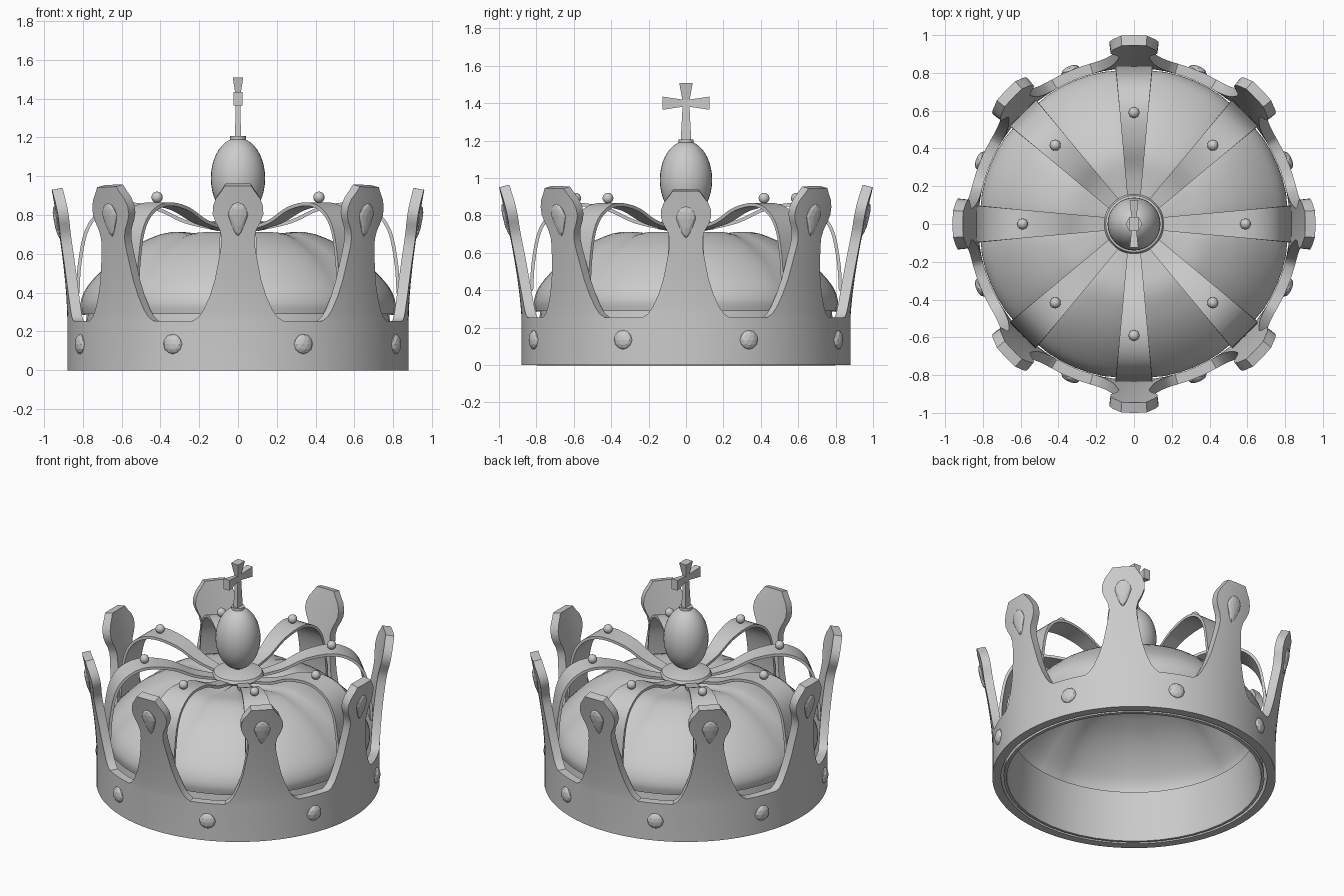
import bpy, bmesh, math
from mathutils import Matrix, Vector

cube = bpy.data.objects.get("Cube")
if cube:
    bpy.data.objects.remove(cube, do_unlink=True)

grey = bpy.data.materials.new("plain_grey")
grey.use_nodes = True
COLOUR = (0.6, 0.6, 0.6, 1)
grey.diffuse_color = COLOUR
grey.node_tree.nodes["Principled BSDF"].inputs["Base Color"].default_value = COLOUR
BASE, TIP = 0.255, 0.95  # heights of the gaps and of the point tips


def finish(name, bm, thick=0, angle=35):
    """Turn a bmesh into an object, optionally thickened inwards, smooth below an angle."""
    bmesh.ops.remove_doubles(bm, verts=bm.verts, dist=0.0005)
    mesh = bpy.data.meshes.new(name)
    bm.to_mesh(mesh)
    bm.free()
    mesh.materials.append(grey)
    ob = bpy.data.objects.new(name, mesh)
    bpy.context.collection.objects.link(ob)
    bpy.ops.object.select_all(action='DESELECT')
    ob.select_set(True)
    bpy.context.view_layer.objects.active = ob
    if thick:
        mod = ob.modifiers.new("thickness", 'SOLIDIFY')
        mod.thickness, mod.offset = thick, -1
        bpy.ops.object.modifier_apply(modifier=mod.name)
    if angle:
        bpy.ops.object.shade_smooth_by_angle(angle=math.radians(angle))


def repeat(bm, count=8, start=0.0):
    """Copy the geometry around the vertical axis."""
    source = bm.verts[:] + bm.edges[:] + bm.faces[:]
    for i in range(1, count):
        new = bmesh.ops.duplicate(bm, geom=source)["geom"]
        verts = [g for g in new if isinstance(g, bmesh.types.BMVert)]
        bmesh.ops.rotate(bm, verts=verts, matrix=Matrix.Rotation(math.tau * i / count, 3, 'Z'))
    bmesh.ops.rotate(bm, verts=bm.verts, matrix=Matrix.Rotation(start, 3, 'Z'))


def grid(bm, rows):
    """Skin equal-length rows of points with quads."""
    rows = [[bm.verts.new(p) for p in row] for row in rows]
    for a, b in zip(rows, rows[1:]):
        for i in range(len(a) - 1):
            bm.faces.new((a[i], a[i + 1], b[i + 1], b[i]))


def smooth_path(points, steps):
    """Catmull-Rom curve through the points."""
    pts = [Vector(p) for p in points]
    pts = [2 * pts[0] - pts[1]] + pts + [2 * pts[-1] - pts[-2]]
    out = []
    for a, b, c, d in zip(pts, pts[1:], pts[2:], pts[3:]):
        for k in range(steps):
            t = k / steps
            out.append(0.5 * (2 * b + (c - a) * t + (2 * a - 5 * b + 4 * c - d) * t * t
                              + (3 * b - a - 3 * c + d) * t ** 3))
    return out + [pts[-2]]


def lathe(name, profile, segs=48, lobes=0.0, thick=0, angle=35):
    """Spin a profile, with optional shallow seams in eight directions."""
    bm = bmesh.new()
    rows = []
    for r, z in profile:
        row = []
        for i in range(segs + 1):
            a = math.tau * i / segs
            s = 1 - lobes * (1 - abs(math.sin(4 * a))) ** 2
            row.append((r * s * math.cos(a), r * s * math.sin(a), z * s))
        rows.append(row)
    grid(bm, rows)
    bmesh.ops.dissolve_degenerate(bm, dist=0.0001, edges=bm.edges)
    finish(name, bm, thick, angle)


def flare(z):
    """Outer radius of the crown wall at a height."""
    return 0.88 + 0.1 * max(0, (z - BASE) / (TIP - BASE)) ** 1.5


def lean(bm):
    """Front and back points lean out a little more than the side ones."""
    for v in bm.verts:
        t = max(0, (v.co.z - BASE) / (TIP - BASE))
        side = (v.co.x / v.co.xy.length) ** 4
        v.co.x *= 1 - 0.02 * t
        v.co.y *= 1 + 0.02 * t
        v.co.z -= 0.02 * t * side


def arc(lo, hi, z, count):
    """Points on the crown wall between two angles."""
    r = flare(z)
    return [(r * math.cos(lo + (hi - lo) * i / count),
             r * math.sin(lo + (hi - lo) * i / count), z) for i in range(count + 1)]


# Crown wall: one eighth of the band with its point, repeated
bm = bmesh.new()
outline = [(0.235, BASE), (0.205, 0.275), (0.18, 0.31), (0.148, 0.38), (0.122, 0.46),
           (0.104, 0.55), (0.09, 0.63), (0.086, 0.68), (0.096, 0.725), (0.118, 0.765),
           (0.133, 0.805), (0.132, 0.845), (0.117, 0.885), (0.09, 0.92), (0.07, TIP)]
foot = outline[0][0] / flare(BASE)
grid(bm, [arc(-w / flare(z), w / flare(z), z, 8) for w, z in outline])
grid(bm, [arc(-foot, foot, z, 8) for z in (0, BASE)])
grid(bm, [arc(foot, math.pi / 4 - foot, z, 3) for z in (0, BASE)])
repeat(bm)
lean(bm)
finish("crown_wall", bm, thick=0.055)

# Lining inside the band
lathe("lining", [(0.81, 0), (0.775, 0.33)], thick=0.02)

# Padded cap with sloping shoulders and shallow seams below the arches
cap = smooth_path([(0.815, 0.29), (0.822, 0.35), (0.79, 0.43), (0.7, 0.53), (0.6, 0.61),
                   (0.49, 0.67), (0.36, 0.712), (0.2, 0.7), (0, 0.69)], 3)
lathe("cap", cap, segs=64, lobes=0.02, thick=0.02, angle=60)

# Arches: tapering ribbons from each point to the centre
bm = bmesh.new()
path = smooth_path([(0.835, 0.4), (0.825, 0.55), (0.79, 0.72), (0.715, 0.82), (0.59, 0.866),
                    (0.42, 0.842), (0.27, 0.775), (0.1, 0.735)], 4)
grid(bm, [[(r, s * (0.022 + 0.09 * r), z) for s in (-1, 0, 1)] for r, z in path])
repeat(bm)
finish("arches", bm, thick=0.018)

# Beads on the arches
bm = bmesh.new()
bmesh.ops.create_uvsphere(bm, u_segments=16, v_segments=10, radius=0.029,
                          matrix=Matrix.Translation((0.59, 0, 0.892)))
repeat(bm)
finish("arch_beads", bm, angle=60)

# Faceted round gems on the band, between the points
bm = bmesh.new()
bmesh.ops.create_icosphere(bm, subdivisions=2, radius=0.052)
for v in bm.verts:
    v.co.x = max(-0.02, 0.5 * v.co.x) + 0.878
    v.co.z += 0.135
repeat(bm, start=math.pi / 8)
finish("band_gems", bm, angle=0)

# Flat teardrop gems on the points
bm = bmesh.new()
bmesh.ops.create_icosphere(bm, subdivisions=2, radius=1)
for v in bm.verts:
    x, y, z = v.co
    v.co = Vector((x * 0.018, y * 0.052 * (1 + 0.5 * z if z < 0 else 1),
                   0.8 + z * (0.11 if z < 0 else 0.065)))
    v.co.x += flare(v.co.z)
repeat(bm)
lean(bm)
finish("point_gems", bm, angle=0)

# Centre plate, egg-shaped orb and collar
lathe("centre_plate", [(0, 0.725), (0.145, 0.725), (0.16, 0.742), (0.15, 0.762),
                       (0.06, 0.785), (0, 0.785)])
egg = [(0.14 * math.sin(math.pi * k / 20), 0.99 - 0.208 * math.cos(math.pi * k / 20))
       for k in range(21)]
lathe("orb", egg, segs=32, angle=60)
lathe("collar", [(0, 1.185), (0.04, 1.185), (0.04, 1.207), (0, 1.207)], segs=24)

# Cross: four flaring arms around a small block
bm = bmesh.new()
for turn, length, tip, depth in [(0, 0.108, 0.036, 0.027), (90, 0.125, 0.035, 0.023),
                                 (-90, 0.125, 0.035, 0.023), (180, 0.195, 0.028, 0.016)]:
    made = bmesh.ops.create_cube(bm, size=1)["verts"]
    for v in made:
        end = v.co.z > 0
        v.co = Vector((math.copysign(depth if end else 0.011, v.co.x),
                       math.copysign(tip if end else 0.018, v.co.y), length if end else 0.01))
    bmesh.ops.rotate(bm, verts=made, matrix=Matrix.Rotation(math.radians(turn), 3, 'X'))
    bmesh.ops.translate(bm, verts=made, vec=(0, 0, 1.4))
bmesh.ops.create_cube(bm, size=1, matrix=Matrix.Translation((0, 0, 1.4))
                      @ Matrix.Diagonal((0.024, 0.038, 0.038, 1)))
finish("cross", bm, angle=0)
